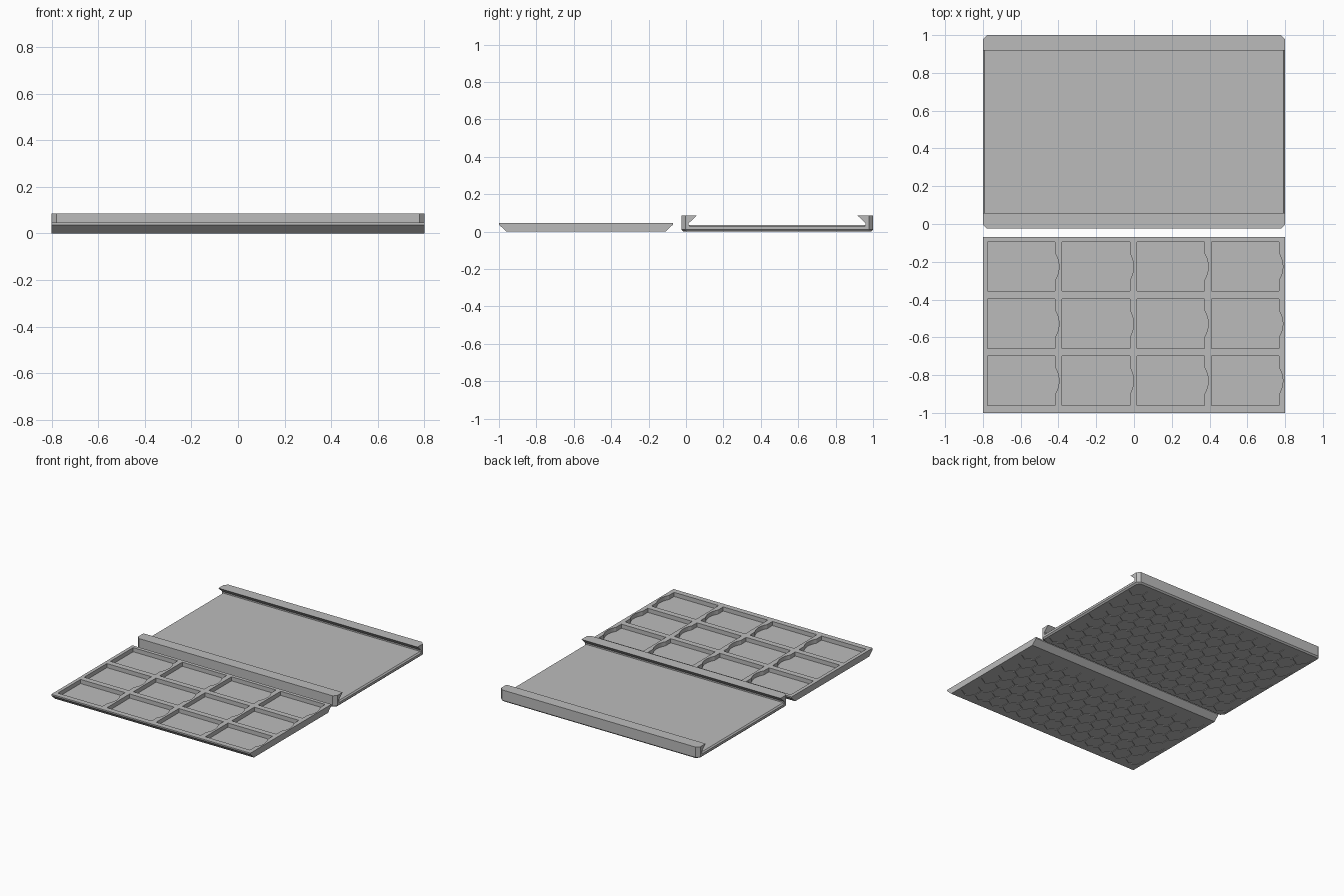
import bpy, bmesh, math
from mathutils import Vector

if "Cube" in bpy.data.objects:
    bpy.data.objects.remove(bpy.data.objects["Cube"], do_unlink=True)

grey = bpy.data.materials.new("plain grey")
grey.use_nodes = True
COLOUR = (0.5, 0.5, 0.5, 1)
grey.diffuse_color = COLOUR
grey.node_tree.nodes["Principled BSDF"].inputs["Base Color"].default_value = COLOUR


def loft(bm, rings):
    """Closed solid through a stack of matching rings."""
    loops = [[bm.verts.new(p) for p in ring] for ring in rings]
    n = len(loops[0])
    bm.faces.new(loops[0])
    bm.faces.new(loops[-1])
    for a, b in zip(loops, loops[1:]):
        for i in range(n):
            j = (i + 1) % n
            bm.faces.new((a[i], a[j], b[j], b[i]))


def finish(bm, name):
    bmesh.ops.recalc_face_normals(bm, faces=bm.faces)
    mesh = bpy.data.meshes.new(name)
    bm.to_mesh(mesh)
    bm.free()
    mesh.materials.append(grey)
    ob = bpy.data.objects.new(name, mesh)
    bpy.context.collection.objects.link(ob)
    return ob


def solid(name, *stacks):
    bm = bmesh.new()
    for rings in stacks:
        loft(bm, rings)
    return finish(bm, name)


def along_x(profile, x0, x1):
    return [[(x, y, z) for y, z in profile] for x in (x0, x1)]


def along_z(plan, z0, z1):
    return [[(x, y, z) for x, y in plan] for z in (z0, z1)]


def cut(target, cutter):
    """Subtract the cutter, bake the result and drop the cutter."""
    cutter.hide_render = True
    mod = target.modifiers.new("cut", 'BOOLEAN')
    mod.operation, mod.solver, mod.object = 'DIFFERENCE', 'EXACT', cutter
    dg = bpy.context.evaluated_depsgraph_get()
    mesh = bpy.data.meshes.new_from_object(target.evaluated_get(dg))
    target.modifiers.clear()
    target.data = mesh
    bpy.data.objects.remove(cutter, do_unlink=True)


def hex_cutter(y0, y1, half_x, pitch=0.12, radius=0.064, depth=0.004):
    """Honeycomb of shallow prisms for an underside."""
    stacks = []
    row_step = pitch * math.sqrt(3) / 2
    rows = int((y1 - y0 - 2 * radius) / row_step) + 1
    start = (y0 + y1 - (rows - 1) * row_step) / 2
    cols = int(2 * half_x / pitch)
    for r in range(rows):
        count = cols - r % 2
        for c in range(count):
            cx, cy = (c - (count - 1) / 2) * pitch, start + r * row_step
            plan = [(cx + radius * math.sin(k * math.pi / 3),
                     cy + radius * math.cos(k * math.pi / 3)) for k in range(6)]
            stacks.append(along_z(plan, -0.02, depth))
    return solid("hex_cutter", *stacks)


# Tray: bar with sloping long sides
FRONT, BACK, TOP = -1.0, -0.07, 0.047
tray = solid("tray", along_x(
    [(FRONT + 0.04, 0), (BACK - 0.04, 0), (BACK, 0.037), (BACK, TOP),
     (FRONT, TOP), (FRONT, 0.037)], -0.8, 0.8))

# Pockets with a curved finger notch on the +x side
pockets = []
for col in range(4):
    for row in range(3):
        x0, y0 = -0.775 + col * 0.395, -0.96 + row * 0.302
        x1, y1, mid = x0 + 0.358, y0 + 0.26, y0 + 0.13
        radius, half = 0.1325, math.asin(0.07 / 0.1325)
        cx = x1 - radius * math.cos(half)
        arc = [(cx + radius * math.cos(a), mid + radius * math.sin(a))
               for a in (half * (k / 5 - 1) for k in range(11))]
        plan = [(x0, y0), (x1, y0)] + arc + [(x1, y1), (x0, y1)]
        pockets.append(along_z(plan, 0.017, 0.1))
cut(tray, solid("pocket_cutter", *pockets))
cut(tray, hex_cutter(FRONT + 0.05, BACK - 0.05, 0.79))


# Cover: chamfered block with cut corners
LOW, HIGH = -0.025, 1.0
CENTRE = (LOW + HIGH) / 2


def corner_plan(inset, c=0.022):
    x, y = 0.8 - inset, (HIGH - LOW) / 2 - inset
    pts = [(x, y - c), (x - c, y), (c - x, y), (-x, y - c),
           (-x, c - y), (c - x, -y), (x - c, -y), (x, c - y)]
    return [(px, py + CENTRE) for px, py in pts]


cover = solid("sliding_cover", [
    [(x, y, z) for x, y in corner_plan(inset)]
    for inset, z in ((0.01, 0), (0, 0.01), (0, 0.085))])

# Dovetail channel between the two rails
FLOOR = 0.035
half_profile = [(0.473, FLOOR), (0.473, 0.045), (0.43, 0.085), (0.43, 0.12)]
channel = [(CENTRE + y, z) for y, z in half_profile]
channel += [(CENTRE - y, z) for y, z in reversed(half_profile)]
cut(cover, solid("channel_cutter", along_x(channel, -0.9, 0.9)))

# Bevelled floor edges at the open ends
wedges = []
for side in (-1, 1):
    tri = [(0.79, FLOOR + 0.001), (0.803, FLOOR - 0.012), (0.803, FLOOR + 0.001)]
    wedges.append([[(side * x, CENTRE + y, z) for x, z in tri]
                   for y in (-0.47, 0.47)])
cut(cover, solid("edge_cutter", *wedges))
cut(cover, hex_cutter(LOW + 0.02, HIGH - 0.02, 0.78))
